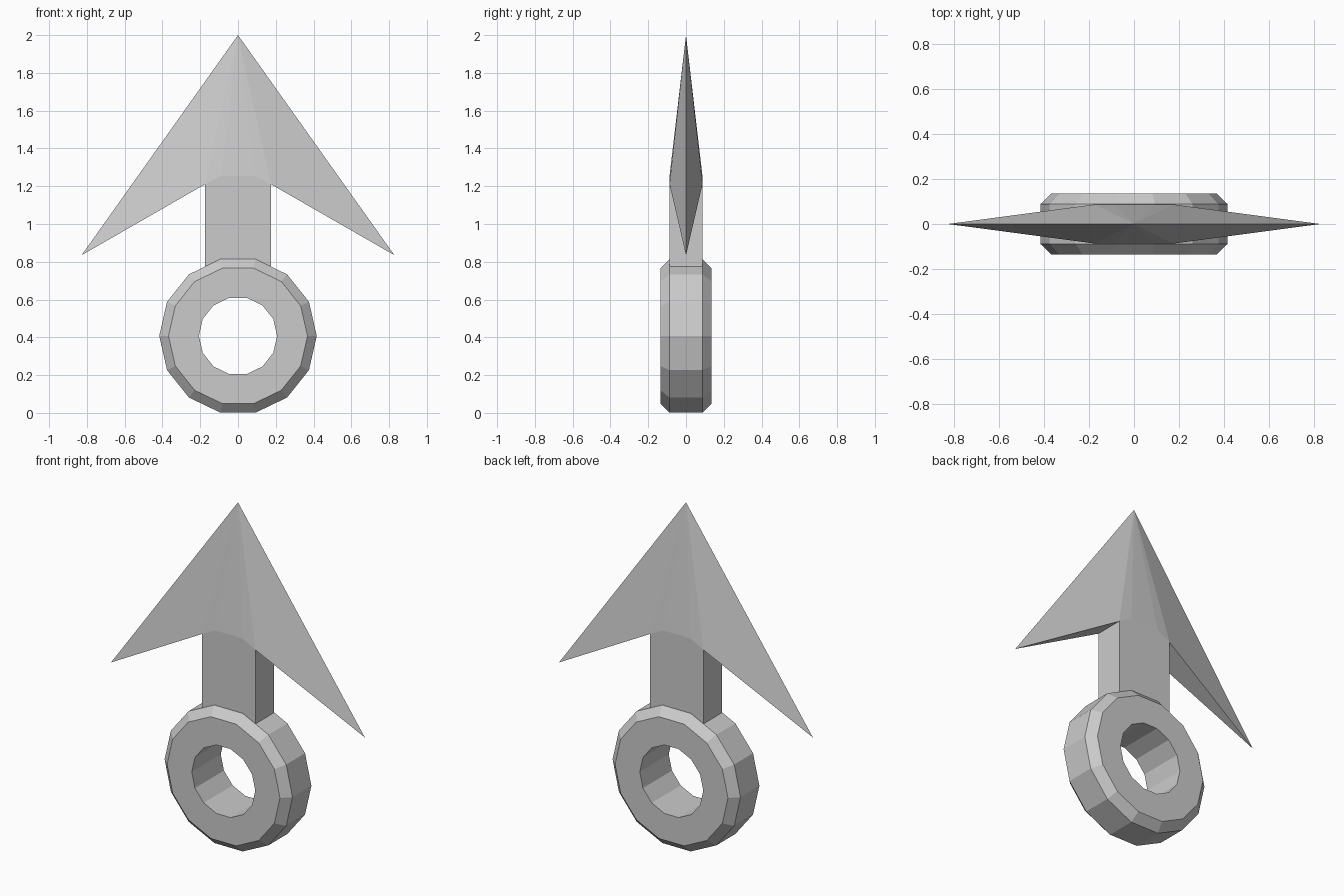
import bpy
from math import cos, sin, tau

if "Cube" in bpy.data.objects:
    bpy.data.objects.remove(bpy.data.objects["Cube"])


def make_object(name, verts, faces):
    mesh = bpy.data.meshes.new(name)
    mesh.from_pydata(verts, [], faces)
    mesh.update()
    obj = bpy.data.objects.new(name, mesh)
    bpy.context.collection.objects.link(obj)
    return obj


# Ring: chamfered profile (radius, y) swept around the y axis in 14 flat steps
SIDES, CENTRE_Z = 14, 0.4075
profile = [(0.207, -0.135), (0.368, -0.135), (0.417, -0.088),
           (0.417, 0.088), (0.368, 0.135), (0.207, 0.135)]
n = len(profile)
verts, faces = [], []
for i in range(SIDES):
    a = tau * i / SIDES
    verts += [(r * cos(a), y, CENTRE_Z + r * sin(a)) for r, y in profile]
    for j in range(n):
        k, nxt = (j + 1) % n, (i + 1) % SIDES
        faces.append((i * n + j, i * n + k, nxt * n + k, nxt * n + j))
# Wind the faces so the normals point out of the ring
make_object("ring", verts, [f[::-1] for f in faces])

# Barbed head and shaft: one quarter, mirrored across x and y
W, D, BASE = 0.175, 0.087, 0.66
points = {
    "tip": (0, 0, 2),
    "barb": (0.828, 0, 0.835),
    "shoulder": (W, -D, 1.21),
    "shoulder_mid": (W, 0, 1.21),
    "ridge": (0.09, -D, 1.255),
    "ridge_mid": (0, -D, 1.255),
    "base": (W, -D, BASE),
    "base_side": (W, 0, BASE),
    "base_front": (0, -D, BASE),
    "base_mid": (0, 0, BASE),
}
quarter = [
    ("tip", "shoulder", "barb"),
    ("barb", "shoulder", "shoulder_mid"),
    ("tip", "ridge", "shoulder"),
    ("tip", "ridge_mid", "ridge"),
    ("base_front", "base", "shoulder", "ridge", "ridge_mid"),
    ("base", "base_side", "shoulder_mid", "shoulder"),
    ("base_front", "base_mid", "base_side", "base"),
]
index = {key: i for i, key in enumerate(points)}
head = make_object("arrow_head_and_shaft", list(points.values()),
                   [[index[key] for key in f] for f in quarter])
mirror = head.modifiers.new("mirror", 'MIRROR')
mirror.use_axis = (True, True, False)
mirror.use_clip = True
mirror.merge_threshold = 0.0005
